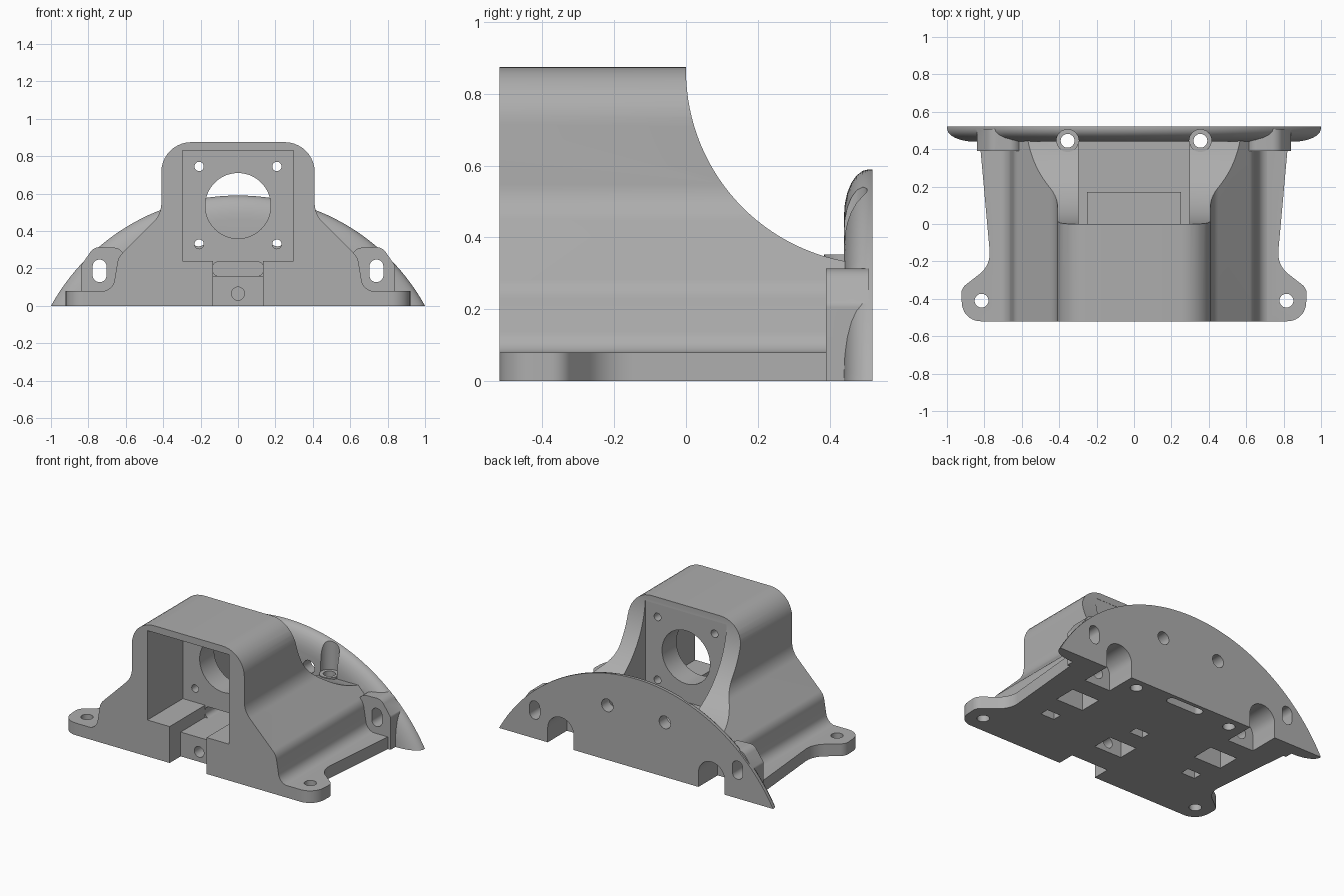
import bpy, bmesh, math
from mathutils import Vector

cube = bpy.data.objects.get("Cube")
if cube:
    bpy.data.objects.remove(cube, do_unlink=True)

grey = bpy.data.materials.new("plain_grey")
grey.use_nodes = True
grey.diffuse_color = (0.42, 0.42, 0.42, 1)
grey.node_tree.nodes["Principled BSDF"].inputs["Base Color"].default_value = (0.42, 0.42, 0.42, 1)


def rounded(points, steps=10):
    """Polygon from (u, v, radius) corners, each corner replaced by an arc."""
    out = []
    n = len(points)
    for i, (u, v, r) in enumerate(points):
        p = Vector((u, v))
        if r == 0:
            out.append(p)
            continue
        a = (Vector(points[i - 1][:2]) - p).normalized()
        b = (Vector(points[(i + 1) % n][:2]) - p).normalized()
        half = a.angle(b) / 2
        centre = p + (a + b).normalized() * r / math.sin(half)
        start = p + a * r / math.tan(half) - centre
        end = p + b * r / math.tan(half) - centre
        sweep = math.pi - 2 * half
        for k in range(steps + 1):
            t = k / steps
            w = (math.sin((1 - t) * sweep) * start + math.sin(t * sweep) * end) / math.sin(sweep)
            out.append(centre + w)
    return out


def mirrored(half):
    return half + [(-u, v, r) for u, v, r in reversed(half)]


def circle(u, v, r, n=32):
    return [(u + r * math.cos(math.tau * k / n), v + r * math.sin(math.tau * k / n)) for k in range(n)]


def rect(u0, u1, v0, v1):
    return [(u0, v0), (u1, v0), (u1, v1), (u0, v1)]


def loft(name, rings):
    """Closed solid through rings of equal point count."""
    bm = bmesh.new()
    loops = [[bm.verts.new(p) for p in ring] for ring in rings]
    n = len(loops[0])
    for a, b in zip(loops, loops[1:]):
        for i in range(n):
            j = (i + 1) % n
            bm.faces.new((a[i], a[j], b[j], b[i]))
    bm.faces.new(loops[0])
    bm.faces.new(loops[-1])
    bmesh.ops.recalc_face_normals(bm, faces=bm.faces)
    mesh = bpy.data.meshes.new(name)
    bm.to_mesh(mesh)
    bm.free()
    mesh.materials.append(grey)
    ob = bpy.data.objects.new(name, mesh)
    bpy.context.collection.objects.link(ob)
    return ob


def prism(name, outline, axis, a, b):
    place = {"x": lambda u, v, t: (t, u, v),
             "y": lambda u, v, t: (u, t, v),
             "z": lambda u, v, t: (u, v, t)}[axis]
    return loft(name, [[place(u, v, t) for u, v in outline] for t in (a, b)])


def combine(target, others, operation):
    bpy.context.view_layer.objects.active = target
    for ob in others:
        mod = target.modifiers.new("combine", "BOOLEAN")
        mod.operation = operation
        mod.solver = "EXACT"
        mod.object = ob
        bpy.ops.object.modifier_apply(modifier=mod.name)
        bpy.data.objects.remove(ob, do_unlink=True)


def cutter(outline, axis, a, b):
    ob = prism("cutter", outline, axis, a, b)
    ob.hide_render = True
    return ob


# Arched housing with flared shoulders
housing = prism("motor_housing", rounded(mirrored([
    (0.41, 0.875, 0.16), (0.41, 0.49, 0.14), (0.64, 0.26, 0.09),
    (0.67, 0.078, 0.07), (0.76, 0.078, 0), (0.76, 0, 0)])), "y", -0.52, 0.45)

# Rear sweep, motor pocket, rear cavity and cable passage
combine(housing, [
    cutter(circle(0.54, 0.865, 0.54, 128), "x", -1.2, 1.2),
    cutter(rect(-0.297, 0.297, 0.24, 0.83), "y", -0.6, -0.15),
    cutter(rect(-0.297, 0.297, 0.16, 0.83), "y", 0, 0.6),
], "DIFFERENCE")

# Base plate with mounting ears
base = prism("base_plate", rounded(mirrored([
    (0.82, 0.46, 0), (0.82, 0.39, 0), (0.765, -0.22, 0.14),
    (0.925, -0.345, 0.06), (0.915, -0.52, 0.1)])), "z", 0, 0.08)

# Curved flange: arc segments sharing one centre, rounded on the front edge
drop, big = 0.552, 1.142


def arc_ring(y, r):
    a = math.asin(drop / r)
    return [(r * math.cos(t), y, r * math.sin(t) - drop)
            for t in (a + (math.pi - 2 * a) * k / 64 for k in range(65))]


steps = [math.radians(15 * k) for k in range(7)]
flange = loft("curved_flange", [arc_ring(0.52, big)] + [
    arc_ring(0.51 - 0.07 * math.sin(t), big - 0.13 * (1 - math.cos(t))) for t in steps])

parts = [base, flange, prism("shelf", rect(-0.25, 0.25, 0.1, 0.24), "y", -0.01, 0.17)]
for s in (-1, 1):
    # Slotted pads and screw bosses
    pad = [(0.55, 0, 0), (0.55, 0.22, 0), (0.64, 0.31, 0.06), (0.77, 0.315, 0.06),
           (0.84, 0.215, 0.03), (0.84, 0, 0)]
    parts.append(prism("slot_pad", rounded([(s * u, v, r) for u, v, r in pad]), "y", 0.39, 0.508))
    parts.append(prism("screw_boss", circle(s * 0.355, 0.445, 0.06), "z", 0.02, 0.352))
combine(housing, parts, "UNION")

cuts = [
    # Motor shaft opening, front notch, passage and its screw hole
    cutter(circle(0, 0.535, 0.175, 64), "y", -0.3, 0.1),
    cutter(rect(-0.135, 0.135, -0.1, 0.26), "y", -0.6, -0.405),
    cutter(rect(-0.135, 0.135, 0.16, 0.26), "y", -0.45, -0.15),
    cutter(rounded([(-0.135, 0.16, 0.03), (0.135, 0.16, 0.03), (0.135, 0.235, 0.03),
                    (-0.135, 0.235, 0.03)]), "y", -0.2, 0.2),
    cutter(circle(0, 0.065, 0.035), "y", -0.45, -0.2),
    # Underside pockets on the centre line
    cutter(rect(-0.1, 0.1, -0.24, -0.1), "z", -0.1, 0.12),
    cutter(rect(-0.05, 0.05, 0.02, 0.08), "z", -0.1, 0.1),
    cutter(rounded([(-0.13, 0.435, 0.029), (0.13, 0.435, 0.029), (0.13, 0.495, 0.029),
                    (-0.13, 0.495, 0.029)]), "z", -0.1, 0.1),
]
for s in (-1, 1):
    x = s * 0.74
    cuts += [
        # Motor screws
        cutter(circle(s * 0.208, 0.33, 0.025, 20), "y", -0.3, 0.1),
        cutter(circle(s * 0.208, 0.745, 0.025, 20), "y", -0.3, 0.1),
        # Ear holes, boss holes and driver grooves
        cutter(circle(s * 0.815, -0.41, 0.037), "z", -0.1, 0.2),
        cutter(circle(s * 0.355, 0.445, 0.037), "z", -0.1, 0.5),
        cutter(circle(s * 0.355, 0.445, 0.06), "z", 0.352, 0.8),
        # Flange slots and holes
        cutter(rounded([(x - 0.037, 0.127, 0.036), (x + 0.037, 0.127, 0.036),
                        (x + 0.037, 0.247, 0.036), (x - 0.037, 0.247, 0.036)]), "y", 0.3, 0.6),
        cutter(circle(s * 0.21, 0.36, 0.042), "y", 0.4, 0.6),
        # Arched channels and underside pockets
        cutter(rounded([(s * 0.55 - 0.095, -0.1, 0), (s * 0.55 + 0.095, -0.1, 0),
                        (s * 0.55 + 0.095, 0.19, 0.094), (s * 0.55 - 0.095, 0.19, 0.094)]),
               "y", 0.32, 0.6),
        cutter(circle(s * 0.55, 0.09, 0.04), "y", 0.15, 0.4),
        cutter(rect(s * 0.53 - 0.1, s * 0.53 + 0.1, 0.04, 0.19), "z", -0.1, 0.14),
        cutter(rect(s * 0.54 - 0.05, s * 0.54 + 0.05, -0.15, -0.09), "z", -0.1, 0.1),
    ]
combine(housing, cuts, "DIFFERENCE")

# Smooth curves, sharp edges
bpy.ops.object.select_all(action="DESELECT")
housing.select_set(True)
bpy.context.view_layer.objects.active = housing
bpy.ops.object.shade_smooth_by_angle(angle=math.radians(30))
